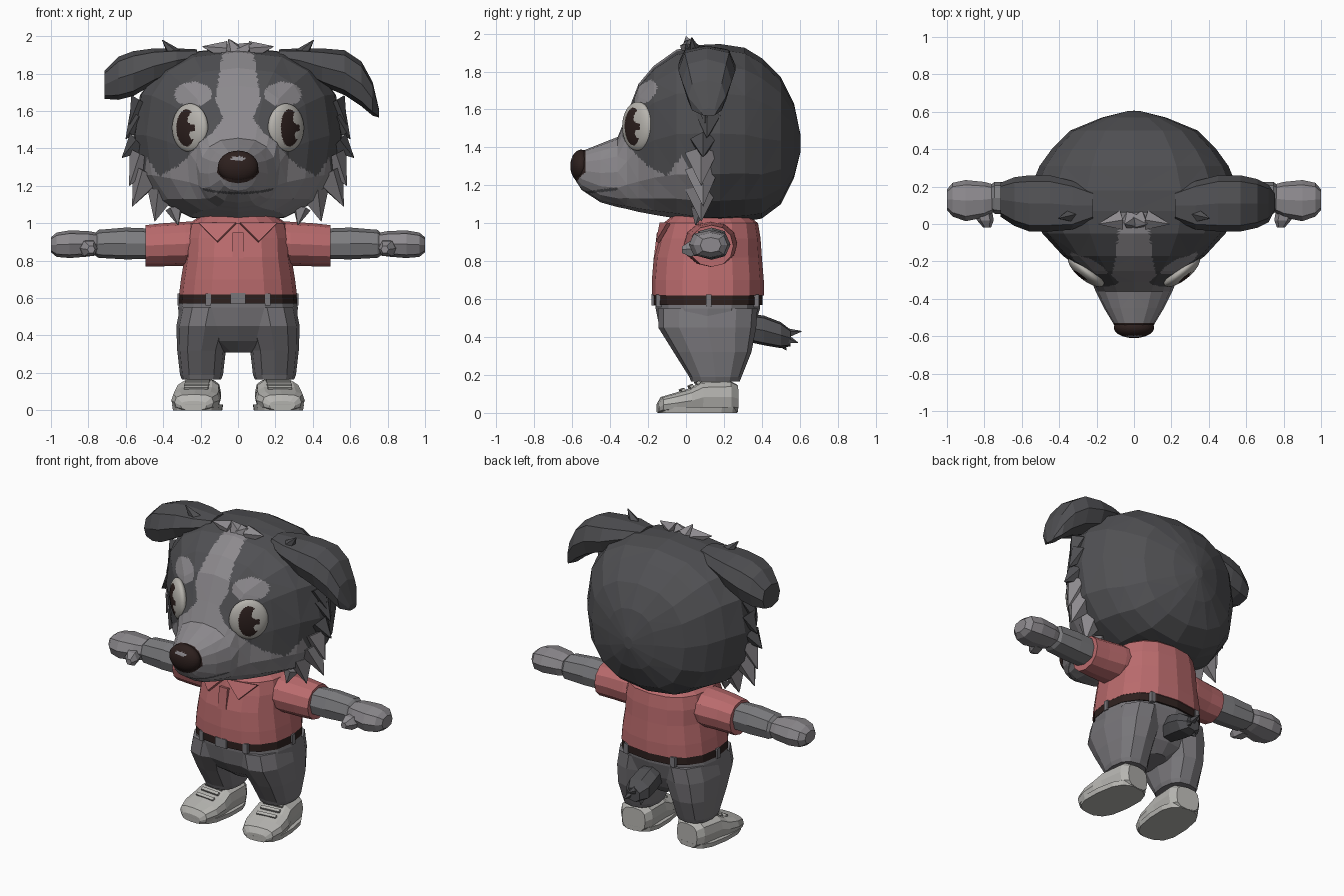
import bpy, bmesh, math
from mathutils import Vector, Matrix
from mathutils.bvhtree import BVHTree

if "Cube" in bpy.data.objects:
    bpy.data.objects.remove(bpy.data.objects["Cube"])


def material(name, rgb):
    m = bpy.data.materials.new(name)
    lin = [((c / 255 + 0.055) / 1.055) ** 2.4 for c in rgb]
    m.diffuse_color = (*lin, 1)
    m.use_nodes = True
    m.node_tree.nodes["Principled BSDF"].inputs["Base Color"].default_value = m.diffuse_color
    return m


DARK = material("dark_fur", (80, 80, 83))
LIGHT = material("light_fur", (141, 138, 142))
ARM = material("arm_fur", (126, 126, 129))
SHIRT = material("shirt_red", (186, 107, 109))
PANTS = material("trouser_grey", (120, 118, 122))
SHOE = material("shoe_grey", (182, 181, 177))
EYE = material("eye_white", (182, 179, 173))
BROWN = material("dark_brown", (45, 32, 30))


def finish(name, bm, *mats):
    bmesh.ops.recalc_face_normals(bm, faces=bm.faces)
    me = bpy.data.meshes.new(name)
    bm.to_mesh(me)
    bm.free()
    for m in mats:
        me.materials.append(m)
    ob = bpy.data.objects.new(name, me)
    bpy.context.collection.objects.link(ob)
    return ob


def loft_mesh(axis, sections, n=12, e=2.4, s=1):
    """Rings (t, centre u, centre v, half u, half v, own squareness) along an axis; s=-1 mirrors x."""
    bm = bmesh.new()
    rings = []
    for t, cu, cv, hu, hv, *own in sections:
        ring = []
        p = 2 / (own[0] if own else e)
        for i in range(n):
            a = 2 * math.pi * i / n
            ca, sa = math.cos(a), math.sin(a)
            u = cu + hu * math.copysign(abs(ca) ** p, ca)
            v = cv + hv * math.copysign(abs(sa) ** p, sa)
            x, y, z = {"x": (t, u, v), "y": (u, t, v), "z": (u, v, t)}[axis]
            ring.append(bm.verts.new((x * s, y, z)))
        rings.append(ring)
    for a, b in zip(rings, rings[1:]):
        for i in range(n):
            j = (i + 1) % n
            bm.faces.new((a[i], a[j], b[j], b[i]))
    bm.faces.new(rings[0])
    bm.faces.new(rings[-1])
    return bm


def loft(name, mat, axis, sections, **kw):
    return finish(name, loft_mesh(axis, sections, **kw), mat)


def box(name, mat, loc, size, rot=0):
    bm = bmesh.new()
    bmesh.ops.create_cube(bm, size=1, matrix=Matrix.Translation(loc) @ Matrix.Rotation(rot, 4, 'X')
                          @ Matrix.Diagonal((*size, 1)))
    return finish(name, bm, mat)


def spike(name, mat, base, tip, r):
    base, tip = Vector(base), Vector(tip)
    d = tip - base
    mtx = Matrix.Translation((base + tip) / 2) @ d.to_track_quat('Z', 'Y').to_matrix().to_4x4()
    bm = bmesh.new()
    bmesh.ops.create_cone(bm, cap_ends=True, segments=5, radius1=r, radius2=0.002,
                          depth=d.length, matrix=mtx)
    return finish(name, bm, mat)


def interp(t, pts):
    for (a, va), (b, vb) in zip(pts, pts[1:]):
        if t <= b:
            return va + (vb - va) * max(0, (t - a) / (b - a))
    return pts[-1][1]


# Head: rings from snout to back (y, half width, top, bottom, squareness)
HEAD = [(-.585, .07, 1.36, 1.23, 2.3), (-.55, .10, 1.38, 1.175, 2.3), (-.45, .16, 1.42, 1.11, 2.4),
        (-.36, .205, 1.455, 1.085, 2.4), (-.31, .225, 1.58, 1.075, 2.7), (-.25, .275, 1.735, 1.06, 3),
        (-.17, .38, 1.83, 1.045, 2.8), (-.05, .49, 1.915, 1.025, 2.6), (.07, .55, 1.94, 1.005, 2.5),
        (.18, .56, 1.945, 1.0, 2.4), (.31, .505, 1.925, 1.01, 2.4), (.40, .44, 1.87, 1.025, 2.4),
        (.50, .34, 1.77, 1.10, 2.4), (.57, .17, 1.63, 1.24, 2.3), (.605, .03, 1.46, 1.38, 2)]


def head_colour(c):
    x, y, z = abs(c.x), c.y, c.z
    if y > .06:
        return 0
    if y < -.53 and (x / .12) ** 2 + ((z - 1.305) / .09) ** 2 < 1:
        return 2                                  # nose root
    blaze = interp(z, [(1.42, .22), (1.48, .14), (1.56, .08), (1.66, .12), (1.8, .1), (1.95, .075)])
    cheek = interp(y, [(-.36, 1.47), (-.3, 1.40), (-.2, 1.30), (-.1, 1.25), (-.02, 1.36), (.06, 1.2)])
    brow = ((x - .24) / .1) ** 2 + ((z - 1.69) / .065) ** 2 < 1
    if y < -.36 and abs(z - 1.165 - .12 * (y + .5)) < .007:
        return 0                                  # mouth line
    return int(x < blaze and z > 1.4 or z < cheek or brow)


bm = loft_mesh("y", [(y, 0, (t + b) / 2, w, (t - b) / 2, e) for y, w, t, b, e in HEAD], n=16)
bmesh.ops.triangulate(bm, faces=bm.faces)
bmesh.ops.recalc_face_normals(bm, faces=bm.faces)
bvh = BVHTree.FromBMesh(bm)
bmesh.ops.subdivide_edges(bm, edges=bm.edges, cuts=9, use_grid_fill=True)
for f in bm.faces:
    f.material_index = head_colour(f.calc_center_median())
finish("head", bm, DARK, LIGHT, BROWN)

# Eyes, painted by face position
for s in (1, -1):
    hit = bvh.ray_cast(Vector((s * .256, -2, 1.51)), Vector((0, 1, 0)))[0] + Vector((0, .006, 0))
    bm = bmesh.new()
    bmesh.ops.create_icosphere(bm, subdivisions=5, radius=1)
    for f in bm.faces:
        u, y, v = f.calc_center_median()
        pupil = y < 0 and (u / .54) ** 2 + (v / .76) ** 2 < 1
        glint = math.hypot(u - .4, v - .38) < .26 or math.hypot(u - .42, v + .3) < .17
        f.material_index = int(pupil and not glint)
    bm.transform(Matrix.Translation(hit) @ Matrix.Rotation(s * .68, 4, 'Z')
                 @ Matrix.Diagonal((.118, .045, .13, 1)))
    finish("eye", bm, EYE, BROWN)

# Nose with a pale glint
bm = bmesh.new()
bmesh.ops.create_icosphere(bm, subdivisions=4, radius=1)
for f in bm.faces:
    u, y, v = f.calc_center_median()
    f.material_index = int(y < 0 and (u / .36) ** 2 + ((v - .5) / .14) ** 2 < 1)
bm.transform(Matrix.Translation((0, -.553, 1.302)) @ Matrix.Diagonal((.108, .057, .086, 1)))
finish("nose", bm, BROWN, LIGHT)

# Ears: shared root, different floppy ends
ROOT = [(.22, .1, 1.89, .08, .04), (.33, .1, 1.87, .13, .065)]
loft("right_ear", DARK, "x", ROOT + [
    (.45, .11, 1.835, .15, .10), (.57, .11, 1.805, .15, .12), (.66, .11, 1.745, .13, .12),
    (.72, .11, 1.665, .1, .09), (.755, .12, 1.585, .04, .02)], n=8, e=2.8)
loft("left_ear", DARK, "x", ROOT + [
    (.45, .11, 1.84, .15, .095), (.56, .11, 1.80, .15, .12), (.64, .12, 1.775, .13, .115),
    (.715, .13, 1.74, .09, .075)], n=8, e=2.8, s=-1)

# Fur tufts
for s in (1, -1):
    for base, tip, r in [((.32, .05, 1.88), (.405, .03, 1.98), .05),
                         ((.51, .1, 1.65), (.58, .1, 1.53), .07),
                         ((.52, .12, 1.56), (.60, .11, 1.45), .07),
                         ((.53, .09, 1.43), (.62, .09, 1.35), .07)]:
        spike("dark_tuft", DARK, (base[0] * s, *base[1:]), (tip[0] * s, *tip[1:]), r)
    for base, tip, r in [((.50, .08, 1.36), (.58, .08, 1.2), .09),
                         ((.475, .08, 1.27), (.565, .09, 1.09), .095),
                         ((.40, .08, 1.17), (.445, .08, 1.01), .09),
                         ((.34, .07, 1.08), (.32, .05, .99), .05)]:
        spike("cheek_tuft", LIGHT, (base[0] * s, *base[1:]), (tip[0] * s, *tip[1:]), r)
for bx, tx, tz in [(-.07, -.19, 1.945), (-.02, -.05, 1.985), (.03, .07, 1.965), (.07, .19, 1.945)]:
    spike("crown_tuft", LIGHT, (bx, .02, 1.92), (tx, .0, tz), .055)

# Shirt
loft("shirt_body", SHIRT, "z", [
    (.62, 0, .115, .315, .295), (.70, 0, .115, .305, .295), (.82, 0, .115, .285, .285),
    (.92, 0, .125, .28, .268), (1.0, 0, .13, .26, .25), (1.04, 0, .13, .2, .2)], n=16)
box("shirt_placket", SHIRT, (0, -.147, .88), (.06, .03, .14), -.12)
for s in (1, -1):
    loft("sleeve", SHIRT, "x", [
        (.16, .13, .90, .14, .11), (.28, .13, .89, .14, .118), (.40, .13, .885, .125, .115),
        (.495, .135, .88, .115, .11)], n=12, e=2.1, s=s)
    bm = bmesh.new()
    pts = [(.01, -.13, 1.0), (.21, -.09, 1.0), (.11, -.15, .9)]
    bm.faces.new([bm.verts.new((x * s, y, z)) for x, y, z in pts])
    collar = finish("collar", bm, SHIRT)
    mod = collar.modifiers.new("thickness", 'SOLIDIFY')
    mod.thickness, mod.offset = .02, 0

# Arms and hands
for s in (1, -1):
    loft("forearm", ARM, "x", [
        (.42, .13, .89, .085, .08), (.60, .135, .892, .09, .085), (.745, .14, .89, .085, .075),
        (.765, .14, .888, .07, .06)], n=8, e=2.7, s=s)
    loft("hand", LIGHT, "x", [
        (.73, .14, .89, .065, .055), (.80, .13, .89, .095, .068), (.90, .125, .888, .11, .074),
        (.97, .13, .885, .09, .065), (1.0, .13, .885, .055, .04)], n=8, e=2.6, s=s)
    loft("thumb", LIGHT, "y", [
        (.08, .81, .87, .05, .045), (.02, .795, .865, .045, .045), (-.02, .785, .86, .02, .02)], n=6, s=s)

# Trousers
loft("trouser_hips", PANTS, "z", [
    (.31, 0, .13, .08, .13), (.37, 0, .12, .22, .2), (.45, 0, .11, .315, .25),
    (.55, 0, .115, .32, .275), (.62, 0, .115, .305, .28)], n=16)
for s in (1, -1):
    loft("trouser_leg", PANTS, "z", [
        (.165, .195, .155, .105, .128), (.19, .195, .155, .115, .138), (.32, .195, .14, .13, .205),
        (.45, .175, .112, .155, .258), (.55, .155, .115, .155, .262)], n=12, e=2.5, s=s)

# Belt, buckle and loops
loft("belt", BROWN, "z", [(.57, 0, .115, .318, .288), (.625, 0, .115, .314, .288)], n=16)
box("buckle", PANTS, (0, -.172, .597), (.08, .02, .06))
for s in (1, -1):
    for x, y in [(.16, -.143), (.17, .371), (.309, .12)]:
        box("belt_loop", PANTS, (x * s, y, .592), (.03, .03, .065))

# Shoes with laces
for s in (1, -1):
    shoe = [(-.15, .07, .05), (-.13, .105, .085), (-.06, .13, .105), (.02, .13, .13),
            (.08, .12, .165), (.23, .11, .17), (.27, .08, .15)]
    ob = [loft("shoe", SHOE, "y", [(y, 0, h / 2, w, h / 2) for y, w, h in shoe], n=12, e=3),
          loft("sole", SHOE, "z", [(0, 0, .06, .13, .21), (.03, 0, .06, .135, .214)], n=14, e=2.8)]
    for y, z in [(-.02, .12), (.025, .14), (.06, .16)]:
        ob.append(box("lace", SHOE, (0, y, z), (.13, .02, .015), .5))
    for o in ob:
        o.data.transform(Matrix.Translation((s * .222, 0, 0)) @ Matrix.Rotation(s * .1, 4, 'Z'))

# Tail
loft("tail", DARK, "y", [
    (.32, 0, .45, .06, .075), (.41, 0, .435, .08, .08), (.50, 0, .41, .085, .07),
    (.55, 0, .395, .05, .045)], n=7)
for x, y, z in [(0, .61, .43), (.04, .59, .37), (-.04, .53, .33)]:
    spike("tail_tip", DARK, (x * .5, .47, .41), (x, y, z), .05)
